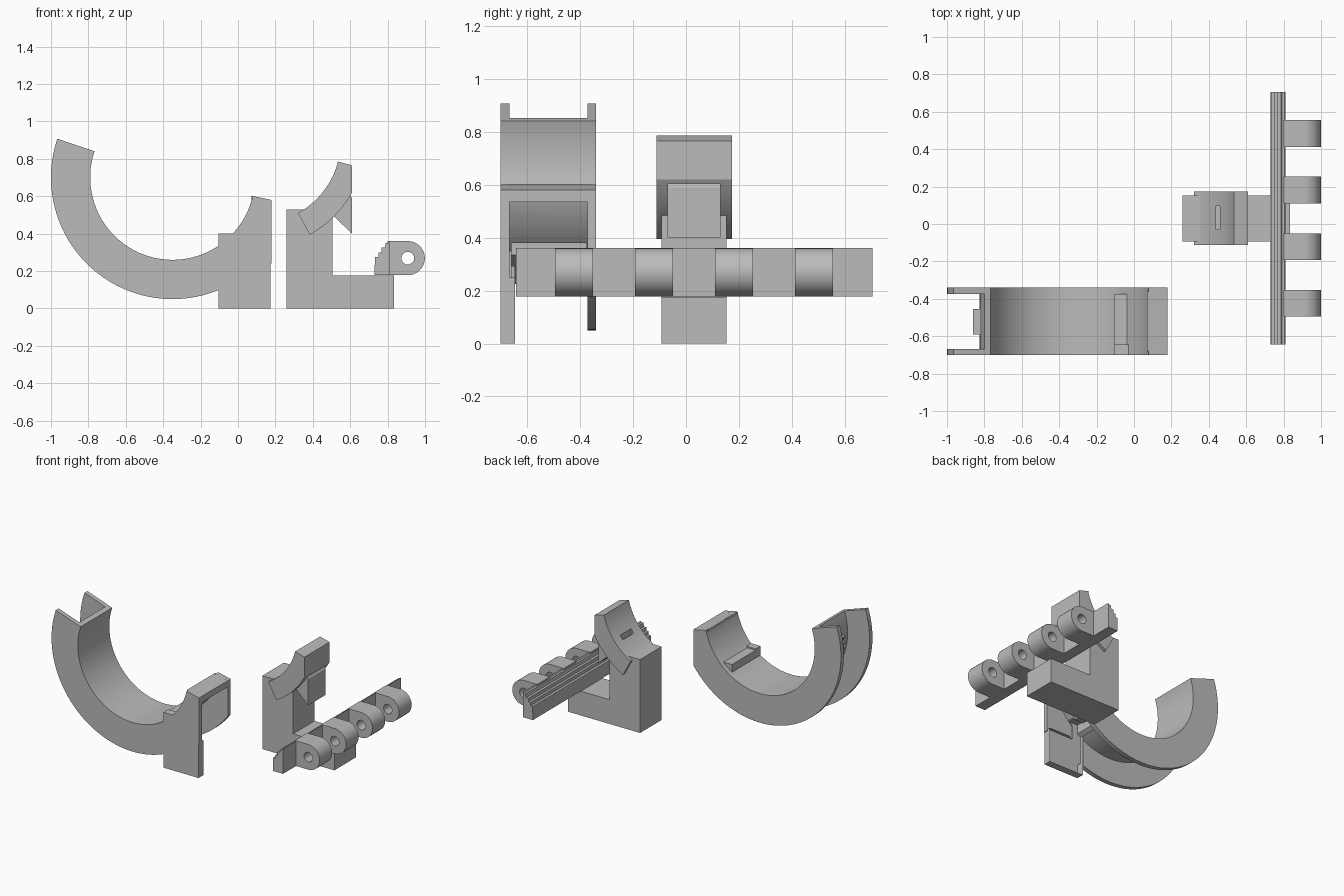
import bpy, bmesh, math
from math import sin, cos, radians

if "Cube" in bpy.data.objects:
    bpy.data.objects.remove(bpy.data.objects["Cube"])

grey = bpy.data.materials.new("plain_grey")
grey.diffuse_color = (0.5, 0.5, 0.5, 1)
grey.use_nodes = True
grey.node_tree.nodes["Principled BSDF"].inputs["Base Color"].default_value = grey.diffuse_color


def arc(cx, cz, r, a0, a1, n=48):
    return [(cx + r * cos(radians(a0 + (a1 - a0) * i / n)),
             cz + r * sin(radians(a0 + (a1 - a0) * i / n))) for i in range(n + 1)]


def extrude(name, profile, y0, y1):
    """Solid from an x-z profile, running from y0 to y1."""
    bm = bmesh.new()
    face = bm.faces.new([bm.verts.new((x, y0, z)) for x, z in profile])
    ext = bmesh.ops.extrude_face_region(bm, geom=[face])
    bmesh.ops.translate(bm, vec=(0, y1 - y0, 0),
                        verts=[v for v in ext["geom"] if isinstance(v, bmesh.types.BMVert)])
    bmesh.ops.recalc_face_normals(bm, faces=bm.faces)
    mesh = bpy.data.meshes.new(name)
    bm.to_mesh(mesh)
    bm.free()
    mesh.materials.append(grey)
    ob = bpy.data.objects.new(name, mesh)
    bpy.context.collection.objects.link(ob)
    return ob


def box(name, x0, x1, y0, y1, z0, z1):
    return extrude(name, [(x0, z0), (x1, z0), (x1, z1), (x0, z1)], y0, y1)


def combine(target, others, operation):
    """Apply booleans to the target and drop the other solids."""
    bpy.context.view_layer.objects.active = target
    for ob in others:
        mod = target.modifiers.new("combine", "BOOLEAN")
        mod.operation, mod.solver, mod.object = operation, "EXACT", ob
        bpy.ops.object.modifier_apply(modifier=mod.name)
        bpy.data.objects.remove(ob)


def smooth(ob):
    bpy.ops.object.select_all(action="DESELECT")
    ob.select_set(True)
    bpy.context.view_layer.objects.active = ob
    bpy.ops.object.shade_smooth_by_angle(angle=radians(25))


# Hook: a channel section bent round a circle, open on the outside
CX, CZ, A0, A1 = -0.35, 0.70, 161.4, 347
inner = arc(CX, CZ, 0.44, A1, A0, 64)
wall = arc(CX, CZ, 0.65, A0, 324.6, 64) + [(0.18, 0.58)] + inner
hook = extrude("hook", wall, -0.70, -0.667)
parts = [
    extrude("back_wall", wall, -0.373, -0.34),
    extrude("channel_floor", arc(CX, CZ, 0.475, A0, A1, 64) + inner, -0.68, -0.36),
    extrude("end_lid", [(0.07, 0.602), (0.18, 0.58), (0.18, 0.535), (0.08, 0.535)], -0.68, -0.36),
    # Latch body under the hook
    box("body_plate", -0.105, 0.175, -0.70, -0.645, 0, 0.25),
    box("body_plate_upper", -0.105, -0.03, -0.70, -0.645, 0.2, 0.40),
    extrude("body_plate_side", [(-0.10, 0.2), (0.18, 0.24), (0.18, 0.5), (0.06, 0.5), (-0.03, 0.39)],
            -0.70, -0.667),
    box("body_core", -0.105, 0.175, -0.66, -0.40, 0, 0.25),
    box("body_stop", -0.105, 0.0, -0.66, -0.375, 0.22, 0.39),
    box("body_lip", -0.105, 0.175, -0.41, -0.375, 0, 0.07),
]
combine(hook, parts, "UNION")
smooth(hook)

# Ratchet teeth on the outer side of the channel floor
teeth = []
for i in range(6):
    a = 178 + i * 5
    teeth += arc(CX, CZ, 0.512, a, a + 1, 1) + arc(CX, CZ, 0.49, a + 4, a + 5, 1)
extrude("channel_teeth", teeth + arc(CX, CZ, 0.47, 208, 178, 12), -0.59, -0.455)

# Bracket: L-shaped foot and column
extrude("bracket", [(0.26, 0), (0.835, 0), (0.835, 0.175), (0.505, 0.175),
                    (0.505, 0.52), (0.45, 0.53), (0.26, 0.53)], -0.093, 0.153)

# Saddle: curved pad on the column, with a small slot
SX, SZ = 0.109, 0.896
saddle = extrude("saddle", arc(SX, SZ, 0.44, -14.6, -61.3, 24)
                 + arc(SX, SZ, 0.572, -61.3, -29, 20)
                 + [(0.61, 0.765)], -0.112, 0.173)
slot = box("slot_cutter", 0.438, 0.46, -0.03, 0.095, 0.54, 0.7)
combine(saddle, [slot], "DIFFERENCE")
smooth(saddle)
extrude("saddle_fin", [(0.51, 0.495), (0.61, 0.40), (0.61, 0.59), (0.59, 0.62), (0.53, 0.56)],
        -0.07, 0.13)

# Hinge rail with stepped teeth
extrude("hinge_rail", [(0.81, 0.178), (0.81, 0.36), (0.805, 0.35), (0.79, 0.35), (0.785, 0.325),
                       (0.767, 0.325), (0.767, 0.30), (0.75, 0.30), (0.75, 0.275), (0.732, 0.275),
                       (0.73, 0.178)], -0.643, 0.705)

# Hinge knuckles with pin holes
for i, y in enumerate((-0.495, -0.193, 0.11, 0.412)):
    knuckle = extrude(f"hinge_knuckle_{i + 1}",
                      arc(0.908, 0.269, 0.091, -90, 90, 32) + [(0.80, 0.36), (0.80, 0.178)],
                      y, y + 0.143)
    hole = extrude("hole_cutter", arc(0.908, 0.269, 0.034, 0, 345, 23), y - 0.1, y + 0.3)
    combine(knuckle, [hole], "DIFFERENCE")
    smooth(knuckle)
